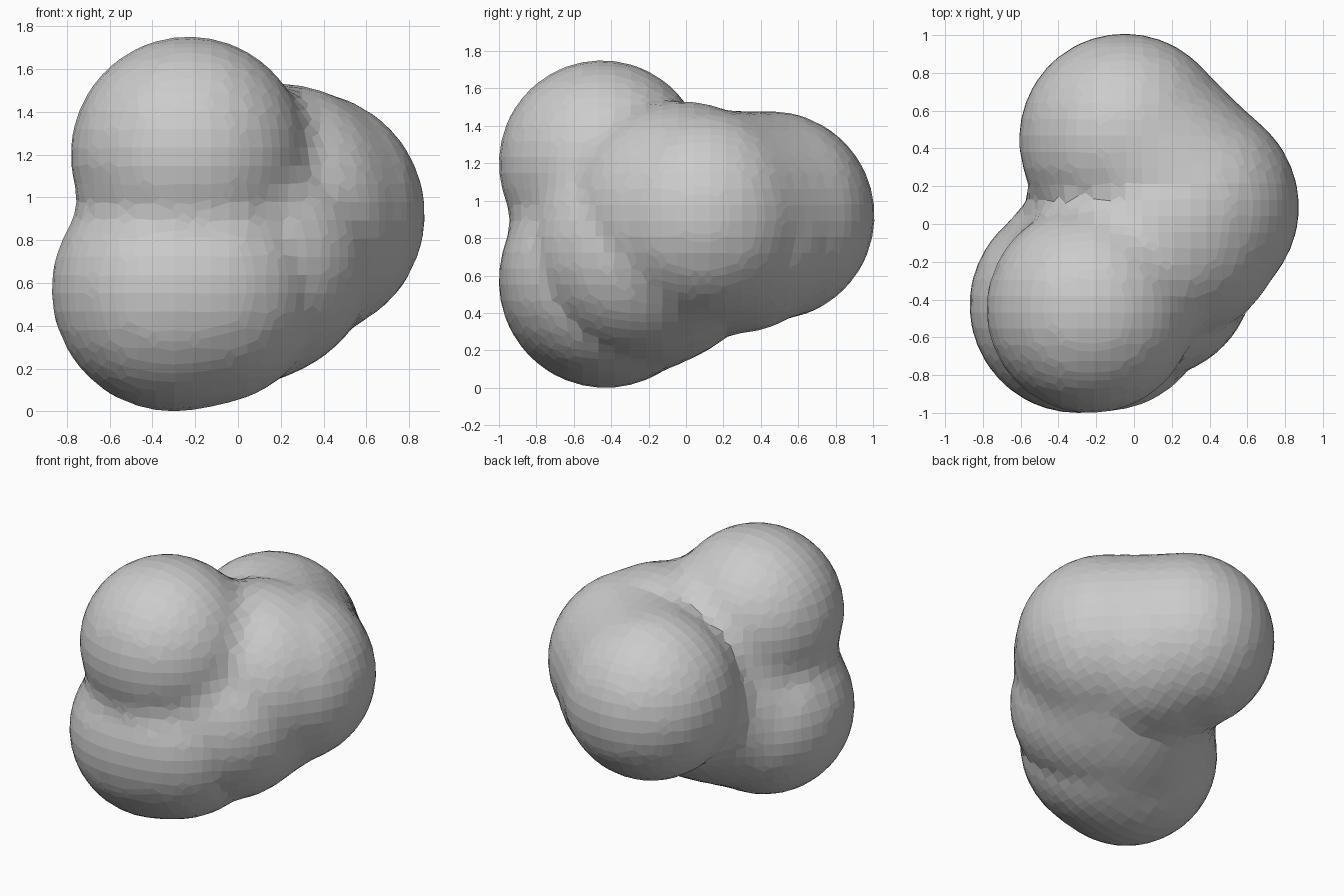
import bpy, bmesh, math
from mathutils import Vector, Matrix

if "Cube" in bpy.data.objects:
    bpy.data.objects.remove(bpy.data.objects["Cube"])

# Lobe centres and radii
UPPER, R_UPPER = Vector((-0.23, -0.45, 1.20)), 0.55
LOWER, R_LOWER = Vector((-0.30, -0.43, 0.57)), 0.57
SIDE, R_SIDE = Vector((0.30, 0.09, 0.92)), 0.565
BACK, R_BACK = Vector((-0.05, 0.45, 0.92)), 0.55
# Swellings where the lobes merge
SWELL = [(Vector((0.19, -0.02, 0.93)), 0.60), (Vector((0.10, 0.25, 0.88)), 0.59),
         (Vector((0.06, -0.24, 0.73)), 0.58), (Vector((-0.16, -0.42, 0.60)), 0.57)]
BULGE = 0.045


def swell(t):
    return BULGE * math.sin(math.pi * t) ** 1.3 if 0 < t < 1 else 0.0


def bridge(p, a, b, ra, rb, bulge=False):
    """Signed distance to a rounded bridge between two lobes."""
    ab = b - a
    t = max(0.0, min(1.0, (p - a).dot(ab) / ab.length_squared))
    return (p - a - ab * t).length - (ra + (rb - ra) * t + (swell(t) if bulge else 0))


def blend(a, b, k):
    """Soft union that fills the creases."""
    h = max(k - abs(a - b), 0.0) / k
    return min(a, b) - h * h * k / 4


def body(p):
    low = bridge(p, LOWER, SIDE, R_LOWER, R_SIDE, True)
    d = blend(low, (p - BACK).length - R_BACK, 0.15)
    rest = bridge(p, SIDE, BACK, R_SIDE, R_BACK)
    for c, r in SWELL:
        rest = min(rest, (p - c).length - r)
    return blend(blend(d, rest, 0.03), (p - UPPER).length - R_UPPER, 0.12)


def gradient(p, e=0.004):
    axes = [Vector(a) * e for a in ((1, 0, 0), (0, 1, 0), (0, 0, 1))]
    return Vector([(body(p + a) - body(p - a)) / (2 * e) for a in axes])


# Rough mass of overlapping spheres
bm = bmesh.new()
balls = [(UPPER, R_UPPER)] + SWELL
for i in range(7):
    t = i / 6
    balls.append((LOWER.lerp(SIDE, t), R_LOWER + swell(t)))
    balls.append((SIDE.lerp(BACK, t), R_SIDE + (R_BACK - R_SIDE) * t))
for c, r in balls:
    bmesh.ops.create_icosphere(bm, subdivisions=4, radius=r, matrix=Matrix.Translation(c))
me = bpy.data.meshes.new("blob_body")
bm.to_mesh(me)
bm.free()
blob = bpy.data.objects.new("blob_body", me)
bpy.context.collection.objects.link(blob)

# Fuse into a single faceted skin
mod = blob.modifiers.new("fuse", 'REMESH')
mod.mode = 'VOXEL'
mod.voxel_size = 0.085
bpy.context.view_layer.objects.active = blob
blob.select_set(True)
bpy.ops.object.modifier_apply(modifier=mod.name)

# Settle the skin onto the blended lobes
for v in blob.data.vertices:
    p = v.co.copy()
    for _ in range(4):
        g = gradient(p)
        p -= g * (body(p) / max(g.length_squared, 0.2))
    v.co = p
for f in blob.data.polygons:
    f.use_smooth = False
